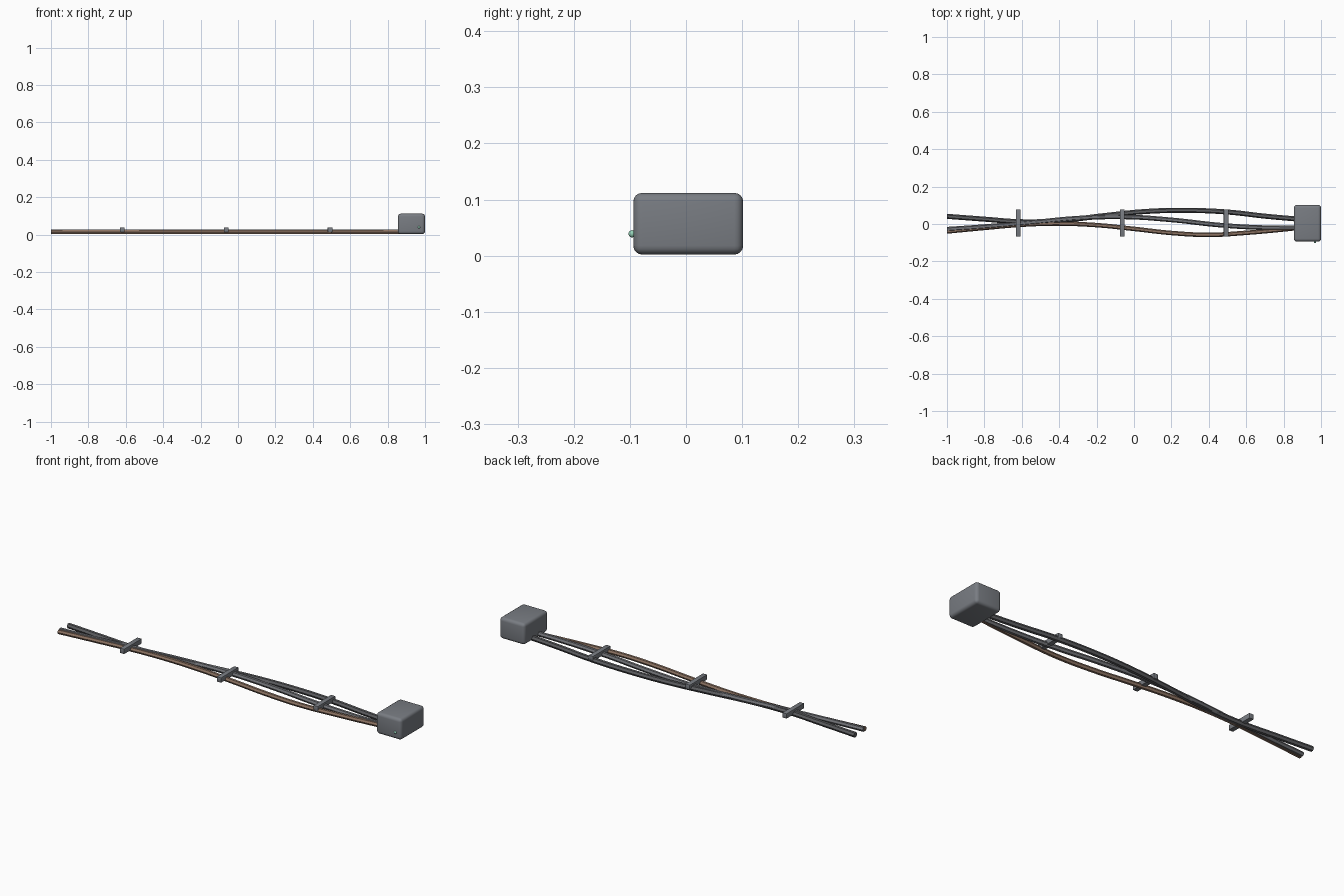
import bpy

if "Cube" in bpy.data.objects:
    bpy.data.objects.remove(bpy.data.objects["Cube"])


def material(name, rgb):
    m = bpy.data.materials.new(name)
    m.diffuse_color = (*rgb, 1)
    m.use_nodes = True
    m.node_tree.nodes["Principled BSDF"].inputs["Base Color"].default_value = m.diffuse_color
    return m


def rounded_box(name, lo, hi, bevel, segments, mat):
    centre = [(a + b) / 2 for a, b in zip(lo, hi)]
    bpy.ops.mesh.primitive_cube_add(size=1, location=centre)
    ob = bpy.context.object
    ob.name = name
    ob.scale = [b - a for a, b in zip(lo, hi)]
    bpy.ops.object.transform_apply(location=False, rotation=False, scale=True)
    mod = ob.modifiers.new("bevel", 'BEVEL')
    mod.width, mod.segments = bevel, segments
    bpy.ops.object.modifier_apply(modifier=mod.name)
    ob.data.materials.append(mat)
    bpy.ops.object.shade_smooth_by_angle()
    return ob


def cable(name, points, z, radius, mat):
    curve = bpy.data.curves.new(name, 'CURVE')
    curve.dimensions = '3D'
    curve.bevel_depth = radius
    curve.bevel_resolution = 1
    curve.resolution_u = 8
    curve.use_fill_caps = True
    s = curve.splines.new('BEZIER')
    s.bezier_points.add(len(points) - 1)
    for p, (x, y) in zip(s.bezier_points, points):
        p.co = (x, y, z)
        p.handle_left_type = p.handle_right_type = 'AUTO'
    ob = bpy.data.objects.new(name, curve)
    bpy.context.collection.objects.link(ob)
    curve.materials.append(mat)
    bpy.context.view_layer.objects.active = ob
    bpy.ops.object.select_all(action='DESELECT')
    ob.select_set(True)
    bpy.ops.object.convert(target='MESH')
    bpy.ops.object.shade_smooth_by_angle()


slate = material("slate_plastic", (0.19, 0.203, 0.225))
dark = material("dark_rubber", (0.11, 0.112, 0.12))
grey = material("grey_rubber", (0.17, 0.175, 0.19))
brown = material("brown_rubber", (0.27, 0.175, 0.125))

# Three wandering cables that run into the box
cable("dark_cable", [(-1, 0.041), (-0.8, 0.026), (-0.6, 0.012), (-0.4, 0.018), (-0.15, 0.046),
                     (0.05, 0.066), (0.25, 0.073), (0.5, 0.064), (0.7, 0.042), (0.95, 0.02)],
      0.014, 0.0135, dark)
cable("grey_cable", [(-1, -0.028), (-0.8, -0.014), (-0.55, 0.008), (-0.3, 0.031), (-0.05, 0.038),
                     (0.2, 0.022), (0.45, -0.005), (0.65, -0.018), (0.95, -0.022)],
      0.017, 0.0125, grey)
cable("brown_cable", [(-1, -0.04), (-0.8, -0.021), (-0.6, -0.004), (-0.4, 0.002), (-0.2, -0.006),
                      (0, -0.026), (0.2, -0.048), (0.4, -0.058), (0.6, -0.047), (0.95, -0.014)],
      0.014, 0.012, brown)

# Clips across the bundle
for i, x in enumerate((-0.618, -0.063, 0.492)):
    rounded_box(f"clip_{i + 1}", (x - 0.0125, -0.067, 0.012), (x + 0.0125, 0.077, 0.038),
                0.002, 2, slate)

# Junction box
rounded_box("junction_box", (0.855, -0.094, 0.002), (1.0, 0.102, 0.112), 0.016, 4, slate)

# Indicator light on the front of the box
bpy.ops.mesh.primitive_uv_sphere_add(segments=16, ring_count=8, radius=0.0065,
                                     location=(0.968, -0.096, 0.039))
light = bpy.context.object
light.name = "indicator_light"
light.data.materials.append(material("green_light", (0.3, 0.65, 0.48)))
bpy.ops.object.shade_smooth()
